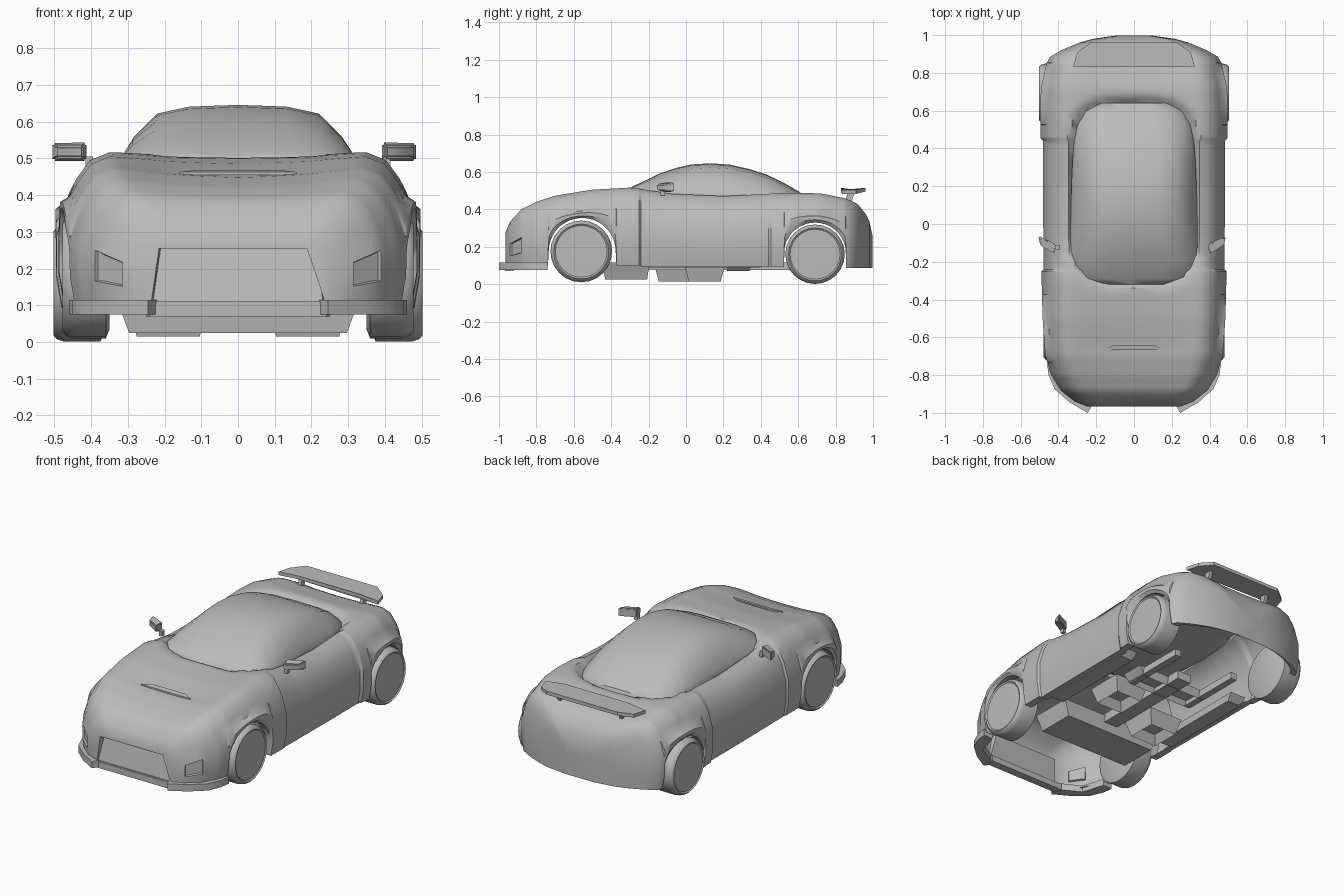
import bpy, bmesh, math
from mathutils import Vector

cube = bpy.data.objects.get("Cube")
if cube:
    bpy.data.objects.remove(cube)

paint = bpy.data.materials.new("plain grey")
paint.use_nodes = True
GREY = (0.5, 0.5, 0.5, 1)
paint.diffuse_color = GREY
paint.node_tree.nodes["Principled BSDF"].inputs["Base Color"].default_value = GREY


def finish(bm, name, angle=35):
    bmesh.ops.recalc_face_normals(bm, faces=bm.faces)
    mesh = bpy.data.meshes.new(name)
    bm.to_mesh(mesh)
    bm.free()
    obj = bpy.data.objects.new(name, mesh)
    bpy.context.collection.objects.link(obj)
    mesh.materials.append(paint)
    bpy.ops.object.select_all(action="DESELECT")
    obj.select_set(True)
    bpy.context.view_layer.objects.active = obj
    bpy.ops.object.shade_smooth_by_angle(angle=math.radians(angle))
    return obj


def sample(keys, y):
    """Linear blend between rows of (y, half width, bottom, top)."""
    for a, b in zip(keys, keys[1:]):
        if y <= b[0]:
            t = (y - a[0]) / (b[0] - a[0])
            return [p + (q - p) * t for p, q in zip(a[1:], b[1:])]
    return keys[-1][1:]


def loft(stations, point, half):
    """Skin mirrored half sections placed along y; returns bmesh and rings."""
    bm = bmesh.new()
    outline = [(1, f) for f in half] + [(-1, f) for f in reversed(half[:-1])]
    rings = [[bm.verts.new(point(y, side, *f)) for side, f in outline] for y in stations]
    for r, s in zip(rings, rings[1:]):
        for i in range(len(r) - 1):
            bm.faces.new((r[i], r[i + 1], s[i + 1], s[i]))
    return bm, rings


def prism(name, plan, low, high, sides=(1,)):
    """Extrude a plan outline between two heights, once for each side."""
    bm = bmesh.new()
    for side in sides:
        lower = [bm.verts.new((x * side, y, low)) for x, y in plan]
        upper = [bm.verts.new((x * side, y, high)) for x, y in plan]
        bm.faces.new(lower)
        bm.faces.new(upper)
        for i in range(len(plan)):
            j = i - 1
            bm.faces.new((lower[j], lower[i], upper[i], upper[j]))
    return finish(bm, name)


def block(name, centre, size, taper=1.0, hollow=0.0):
    """Box whose lower end is scaled by taper and may be scooped out."""
    bm = bmesh.new()
    bmesh.ops.create_cube(bm, size=1)
    for v in bm.verts:
        k = taper if v.co.z < 0 else 1
        v.co = Vector((v.co.x * size[0] * k, v.co.y * size[1] * k, v.co.z * size[2]))
    if hollow:
        base = min(bm.faces, key=lambda f: f.calc_center_median().z)
        bmesh.ops.inset_region(bm, faces=[base], thickness=hollow)
        bmesh.ops.translate(bm, verts=base.verts, vec=(0, 0, size[2] * 0.6))
    bmesh.ops.translate(bm, verts=bm.verts, vec=centre)
    return finish(bm, name)


# Body shell: half section as (width share, height share), keys along the length
BELT = 0.74
SECTION = [(.88, 0), (.97, 0), (1, .22), (1, .5), (.94, BELT), (.9, .83), (.825, .95),
           (.72, 1), (.66, 1), (.58, .995), (.5, .99), (.4, .98), (.25, .975), (0, .97)]
BODY = [(-.965, .25, .10, .278), (-.94, .315, .10, .335), (-.88, .39, .10, .40),
        (-.8, .438, .10, .44), (-.7, .47, .10, .473), (-.5, .484, .10, .505),
        (-.3, .489, .10, .516), (-.25, .489, .10, .511), (-.24, .478, .095, .509),
        (-.08, .48, .095, .483), (.2, .482, .095, .471), (.44, .482, .095, .482),
        (.455, .494, .095, .485), (.6, .498, .09, .488), (.72, .492, .085, .485),
        (.85, .464, .085, .459), (.885, .445, .085, .445), (.92, .385, .085, .426),
        (.96, .29, .085, .376), (.98, .22, .085, .336), (.997, .1, .085, .26)]
ARCHES = [(-.555, .175, .179), (.69, .163, .166)]


def body_point(y, side, fx, fz):
    w, low, top = sample(BODY, y)
    z = low + (top - low) * fz
    if fz < BELT:
        belt, rim = low + (top - low) * BELT, low
        for yc, zc, r in ARCHES:
            if abs(y - yc) <= r:
                rim = max(rim, zc + math.sqrt(max(0, r * r - (y - yc) ** 2)))
        z = rim + (belt - rim) * fz / BELT
    x = side * fx * w
    # bonnet hollow between the fender crests
    z -= .018 * max(0, 1 - fx / .7) ** .5 * max(0, 1 - abs(y + .65) / .28)
    # cabin well under the glass
    m = (x / .345) ** 4 + ((y - .175) / .5) ** 4
    z -= .05 * min(1, max(0, (1 - m) / .3)) * (fz > .9)
    return (x, y, z)


stations = {k[0] for k in BODY} | {round(-.9 + .04 * i, 3) for i in range(45)}
stations |= {round(.5 + .02 * i, 3) for i in range(11)}
for yc, zc, r in ARCHES:
    stations = {s for s in stations if abs(s - yc) > r + .008}
    stations |= {yc + r * math.cos(math.pi * i / 18) for i in range(19)}
    stations |= {yc - r - .004, yc + r + .004}
bm, rings = loft(sorted(stations), body_point, SECTION)
bm.faces.new(rings[-1])
# Nose panel framing a trapezoid grille that slopes back towards its top
nose = rings[0]
bm.edges.new((nose[0], nose[-1]))
frame = [bm.verts.new((x, -.965, z)) for x, z in
         ((.236, .112), (.215, .255), (-.215, .255), (-.236, .112))]
loops = [bm.edges.get((ring[i - 1], ring[i])) or bm.edges.new((ring[i - 1], ring[i]))
         for ring in (nose, frame) for i in range(len(ring))]
bmesh.ops.bridge_loops(bm, edges=loops)
back = [bm.verts.new((v.co.x * .98, -.96 + .2 * (v.co.z - .112), v.co.z)) for v in frame]
for i in range(4):
    bm.faces.new((frame[i - 1], frame[i], back[i], back[i - 1]))
bm.faces.new(back)
bmesh.ops.recalc_face_normals(bm, faces=bm.faces)
# Corner light pockets
for side in (1, -1):
    pocket = [f for f in bm.faces if .31 < f.calc_center_median().x * side < .42
              and -.94 < f.calc_center_median().y < -.88
              and .15 < f.calc_center_median().z < .23]
    if pocket:
        bmesh.ops.inset_region(bm, faces=pocket, thickness=.004, depth=-.01)
finish(bm, "body_shell")

# Glass canopy
CANOPY = [(-.32, .23, .465, .495), (-.29, .295, .47, .52), (-.2, .332, .47, .562),
          (-.14, .338, .465, .592), (-.05, .338, .455, .622), (.03, .335, .45, .64),
          (.13, .333, .45, .646), (.235, .33, .45, .639), (.34, .325, .45, .615),
          (.435, .318, .45, .584), (.52, .3, .445, .543), (.6, .26, .435, .497),
          (.64, .2, .42, .468)]
DOME = [(1, -.1), (1, .06), (.97, .22), (.85, .56), (.66, .88), (.4, .975), (0, 1)]


def canopy_point(y, side, fx, fz):
    w, low, top = sample(CANOPY, y)
    return (side * fx * w, y, low + (top - low) * fz)


bm, rings = loft([k[0] for k in CANOPY], canopy_point, DOME)
bm.faces.new(rings[0])
bm.faces.new(rings[-1])
finish(bm, "canopy", 50)


# Wheels: spun tyre profile with a sunken disc
def wheel(name, side, y, z, radius, inner, outer):
    bm = bmesh.new()
    profile = [(inner, 0), (inner, .85), (inner + .01, 1), (outer - .03, 1), (outer - .01, .96),
               (outer, .89), (outer - .006, .84), (outer - .003, 0)]
    verts = [bm.verts.new((x * side, 0, r * radius)) for x, r in profile]
    edges = [bm.edges.new(pair) for pair in zip(verts, verts[1:])]
    bmesh.ops.spin(bm, geom=verts + edges, axis=(1, 0, 0), cent=(0, 0, 0),
                   angle=math.tau, steps=24)
    bmesh.ops.remove_doubles(bm, verts=bm.verts, dist=.0005)
    bmesh.ops.translate(bm, verts=bm.verts, vec=(0, y, z))
    finish(bm, name)


for side, label in ((1, "left"), (-1, "right")):
    wheel("front_wheel_" + label, side, -.56, .175, .165, .35, .478)
    wheel("rear_wheel_" + label, side, .69, .16, .159, .365, .503)

    # Door mirror: swept wedge housing on a short stalk
    bm = bmesh.new()
    bmesh.ops.create_cube(bm, size=1)
    for v in bm.verts:
        wide, tall = (.095, .052) if v.co.y > 0 else (.075, .034)
        v.co = Vector((side * v.co.x * wide, v.co.y * .05 + v.co.x * .045, v.co.z * tall))
    bmesh.ops.recalc_face_normals(bm, faces=bm.faces)
    bmesh.ops.bevel(bm, geom=bm.edges[:], offset=.006, segments=2, affect="EDGES")
    bmesh.ops.translate(bm, verts=bm.verts, vec=(side * .449 - .01, -.11, .518))
    finish(bm, "mirror_" + label, 60)
    block("mirror_stalk_" + label, (side * .405, -.125, .49), (.02, .025, .03))

    # Raked wing strut
    strut = block("wing_strut_" + label, (side * .2, .87, .45), (.022, .04, .1), .8)
    for v in strut.data.vertices:
        v.co.y += (v.co.z - .45) * .35

    # Underside sill, staggered seat pan and rear rail
    block("sill_" + label, (side * .39, .1, .11), (.1, .66, .04), .9)
    block("seat_pan_" + label, (side * .19, .02 + side * .08, .06), (.22, .22, .09), .78, .035)
    block("rear_rail_" + label, (side * .2, .42, .095), (.04, .4, .04))

# Front lip blades and centre lip
BLADE = [(.22, -.96), (.245, -1), (.34, -.945), (.42, -.875), (.452, -.8), (.46, -.74),
         (.40, -.74), (.36, -.87), (.25, -.93)]
prism("front_lip_blades", BLADE, .075, .115, sides=(1, -1))
prism("front_lip_centre", [(-.24, -.967), (.24, -.967), (.25, -.92), (-.25, -.92)], .07, .105)

# Rear wing with drooping tips
wing = prism("rear_wing", [(-.322, .835), (-.2, .83), (.2, .83), (.322, .835), (.3, .91),
                           (.23, .96), (-.23, .96), (-.3, .91)], .495, .515)
for v in wing.data.vertices:
    v.co.z -= .012 * (abs(v.co.x) > .25)

# Bonnet vent plate
vent = prism("bonnet_vent", [(-.16, -.668), (.16, -.668), (.11, -.642), (-.11, -.642)], .457, .466)
for v in vent.data.vertices:
    v.co.z += (v.co.y + .655) * .2

# Remaining underside parts
block("front_pan", (0, -.32, .07), (.66, .25, .09), .9)
block("centre_tunnel", (0, .08, .1), (.09, .7, .05))
block("cross_tray", (0, .28, .095), (.5, .14, .05), .85, .02)
